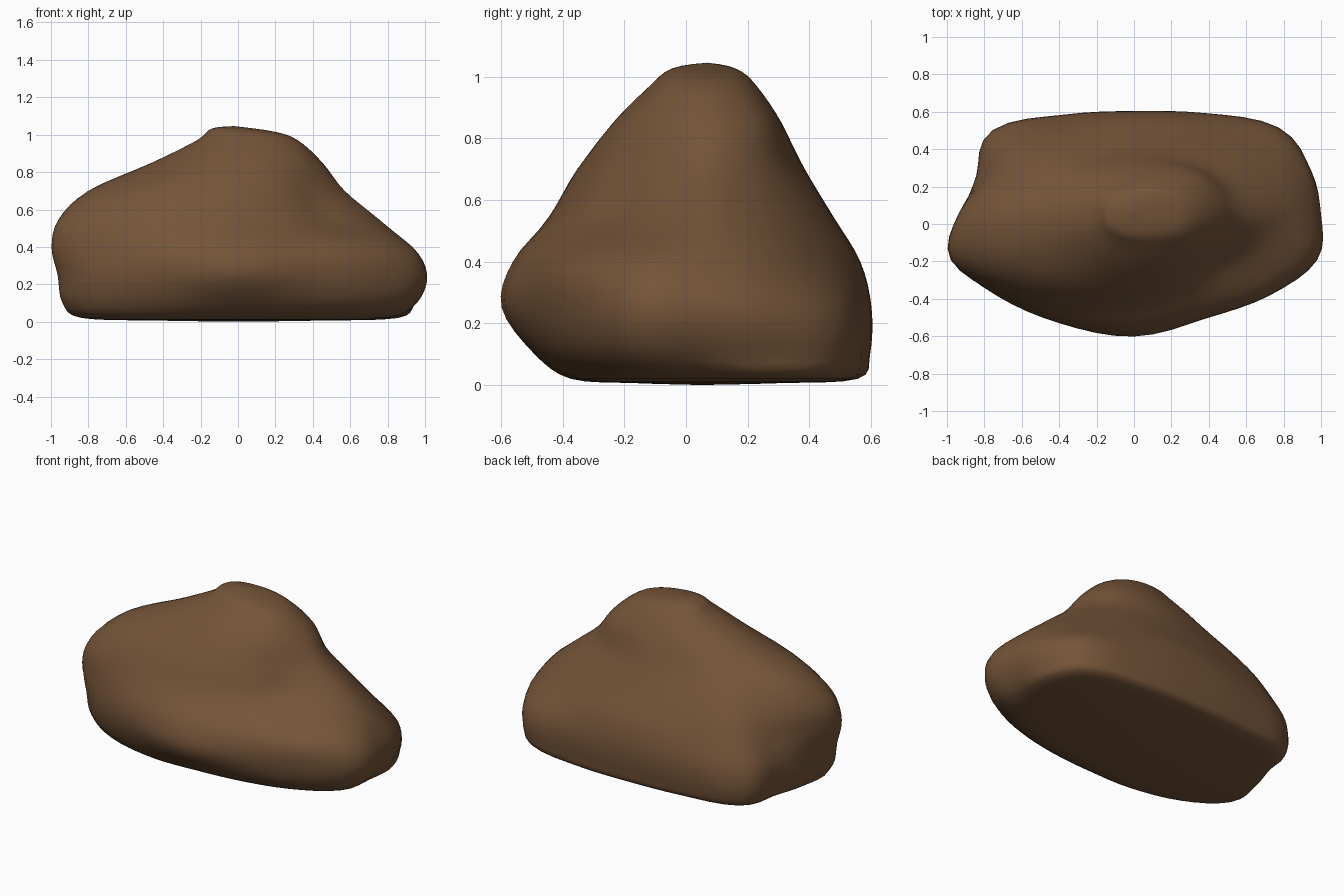
import bpy, bmesh, math

if "Cube" in bpy.data.objects:
    bpy.data.objects.remove(bpy.data.objects["Cube"])

# Rock contours: height -> radii at 16 directions (counter-clockwise from +x),
# measured in an oval space (y squashed by 0.6) around CENTRE
CENTRE_Y, SQUASH = 0.05, 0.6
LEVELS = [
    (0.02, [.82, .92, 1.00, .90, .84, .87, .96, .83, .82, .88, .84, .76, .68, .69, .75, .82]),
    (0.10, [.95, 1.0, 1.09, .97, .91, .95, 1.06, .90, .90, 1.0, .98, .94, .90, .90, .95, 1.0]),
    (0.25, [1.0, 1.02, 1.07, .97, .92, .96, 1.05, .91, .92, 1.03, 1.03, 1.04, 1.08, 1.0, 1.02, 1.06]),
    (0.40, [.92, .91, .90, .88, .86, .88, .95, .87, .94, 1.06, 1.0, 1.02, 1.02, .95, .97, .98]),
    (0.55, [.75, .74, .73, .72, .71, .74, .82, .82, .92, 1.01, .93, .87, .80, .72, .65, .70]),
    (0.70, [.57, .57, .57, .56, .56, .57, .64, .69, .79, .82, .77, .71, .66, .60, .54, .54]),
    (0.85, [.45, .47, .49, .46, .43, .43, .43, .44, .46, .47, .47, .48, .48, .47, .45, .44]),
    (0.97, [.32, .33, .34, .32, .29, .27, .25, .23, .22, .23, .25, .27, .28, .29, .31, .32]),
]
COLS, SUB = 64, 4


def spline(a, b, c, d, t):
    return b + 0.5 * t * (c - a + t * (2*a - 5*b + 4*c - d + t * (3*(b - c) + d - a)))


def ring(z, radii):
    """Smooth closed contour through the 16 radii."""
    pts, n = [], len(radii)
    for i in range(COLS):
        f = i * n / COLS
        k = int(f)
        r = spline(*[radii[(k + j) % n] for j in (-1, 0, 1, 2)], f - k)
        a = math.tau * i / COLS
        pts.append((r * math.cos(a), CENTRE_Y + SQUASH * r * math.sin(a), z))
    return pts


# Contours plus closing rings for the nearly flat base and the rounded summit
rings = [ring(z, r) for z, r in LEVELS]
low, high = LEVELS[0][1], LEVELS[-1][1]
rings.insert(0, ring(0.006, [r * 0.5 for r in low]))
# Summit leans slightly to the left, so the cap ring is tilted down on the right
rings.append([(x * .62 - .005, y * .62 + .025, 1.026 - .03 * x)
              for x, y, z in ring(0, high)])
bottom, top = (0, CENTRE_Y, 0.0), (-0.02, 0.07, 1.046)
full = [[bottom] * COLS] + rings + [[top] * COLS]

# Skin: spline between the contours
bm = bmesh.new()
rows = []
for k in range(len(full) - 1):
    q = [full[max(0, min(len(full) - 1, k + j))] for j in (-1, 0, 1, 2)]
    for s in range(SUB):
        if k == 0 and s == 0:
            continue
        rows.append([bm.verts.new([spline(*[q[m][i][c] for m in range(4)], s / SUB)
                                   for c in range(3)]) for i in range(COLS)])
v_bottom, v_top = bm.verts.new(bottom), bm.verts.new(top)
for i in range(COLS):
    j = (i + 1) % COLS
    bm.faces.new((v_bottom, rows[0][j], rows[0][i]))
    bm.faces.new((v_top, rows[-1][i], rows[-1][j]))
    for a, b in zip(rows, rows[1:]):
        bm.faces.new((a[i], a[j], b[j], b[i]))
bmesh.ops.recalc_face_normals(bm, faces=bm.faces)
for f in bm.faces:
    f.smooth = True

mesh = bpy.data.meshes.new("rock")
bm.to_mesh(mesh)
bm.free()
rock = bpy.data.objects.new("rock", mesh)
bpy.context.collection.objects.link(rock)

mat = bpy.data.materials.new("brown stone")
mat.diffuse_color = (0.175, 0.088, 0.04, 1)
mat.use_nodes = True
mat.node_tree.nodes["Principled BSDF"].inputs["Base Color"].default_value = mat.diffuse_color
mesh.materials.append(mat)
